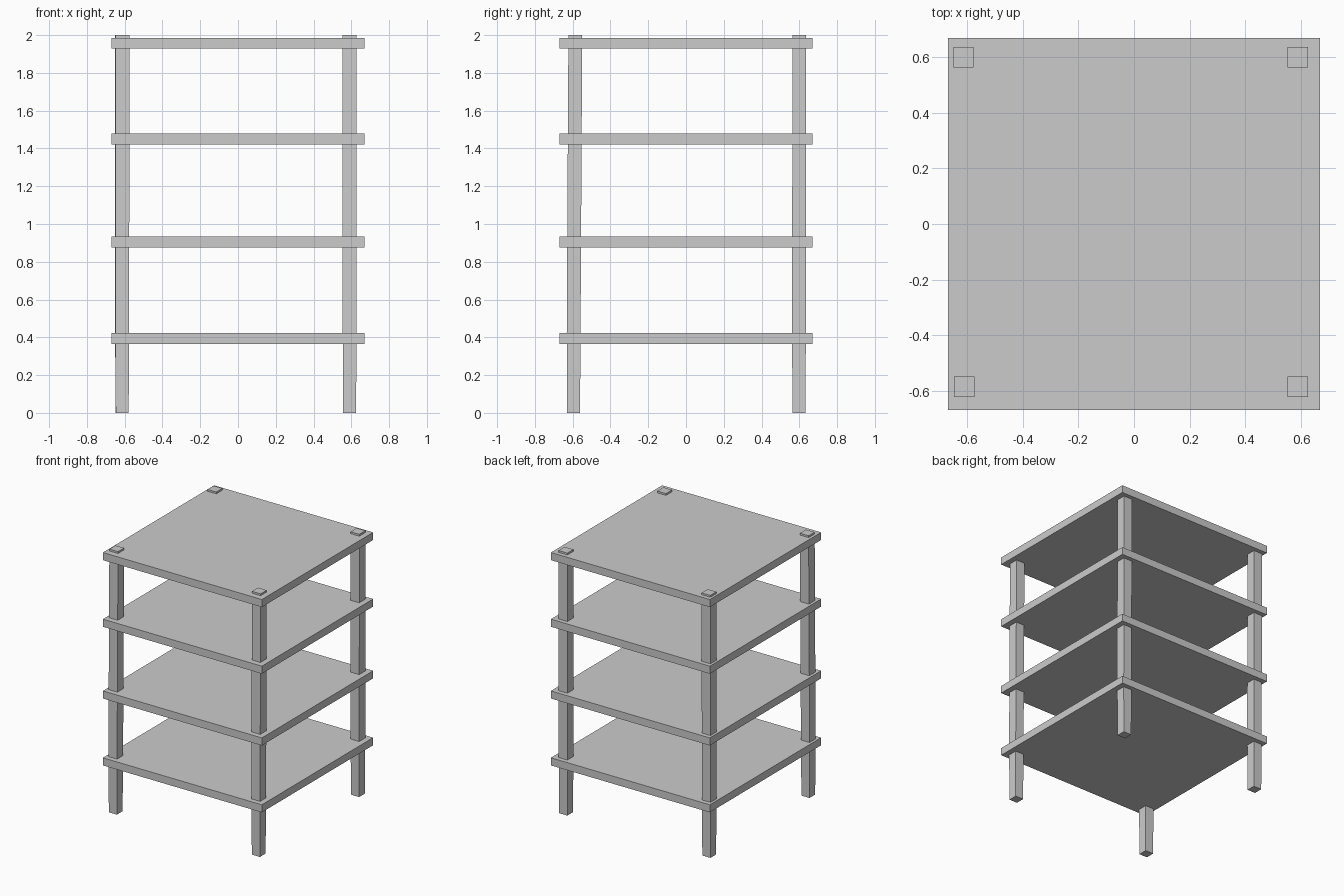
import bpy, bmesh

if "Cube" in bpy.data.objects:
    bpy.data.objects.remove(bpy.data.objects["Cube"])


def tapered_box(name, low, high, z0, z1):
    """Box between two rectangles (x0, x1, y0, y1) at heights z0 and z1."""
    bm = bmesh.new()
    rings = []
    for (x0, x1, y0, y1), z in ((low, z0), (high, z1)):
        rings.append([bm.verts.new((x, y, z))
                      for x, y in ((x0, y0), (x1, y0), (x1, y1), (x0, y1))])
    bottom, top = rings
    bm.faces.new(bottom[::-1])
    bm.faces.new(top)
    for i in range(4):
        j = (i + 1) % 4
        bm.faces.new((bottom[i], bottom[j], top[j], top[i]))
    mesh = bpy.data.meshes.new(name)
    bm.to_mesh(mesh)
    bm.free()
    obj = bpy.data.objects.new(name, mesh)
    bpy.context.collection.objects.link(obj)
    return obj


def square(cx, cy, half):
    return (cx - half, cx + half, cy - half, cy + half)


# Four square shelves
shelf = square(0, 0, 0.669)
levels = (("bottom", 0.366, 0.424), ("lower", 0.875, 0.933),
          ("upper", 1.421, 1.479), ("top", 1.928, 1.986))
for label, z0, z1 in levels:
    tapered_box(label + "_shelf", shelf, shelf, z0, z1)

# Corner posts run through the shelves, with slightly narrower feet
posts = {
    "front_left_post": ((-0.613, -0.595), (-0.611, -0.586)),
    "front_right_post": ((0.591, -0.595), (0.590, -0.586)),
    "back_left_post": ((-0.614, 0.598), (-0.614, 0.600)),
    "back_right_post": ((0.591, 0.598), (0.590, 0.600)),
}
for name, (foot, head) in posts.items():
    tapered_box(name, square(*foot, 0.0365), square(*head, 0.0365), 0.395, 2.0)
    tapered_box(name.replace("post", "foot"), square(*foot, 0.034),
                square(*foot, 0.0365), 0.0, 0.395)
